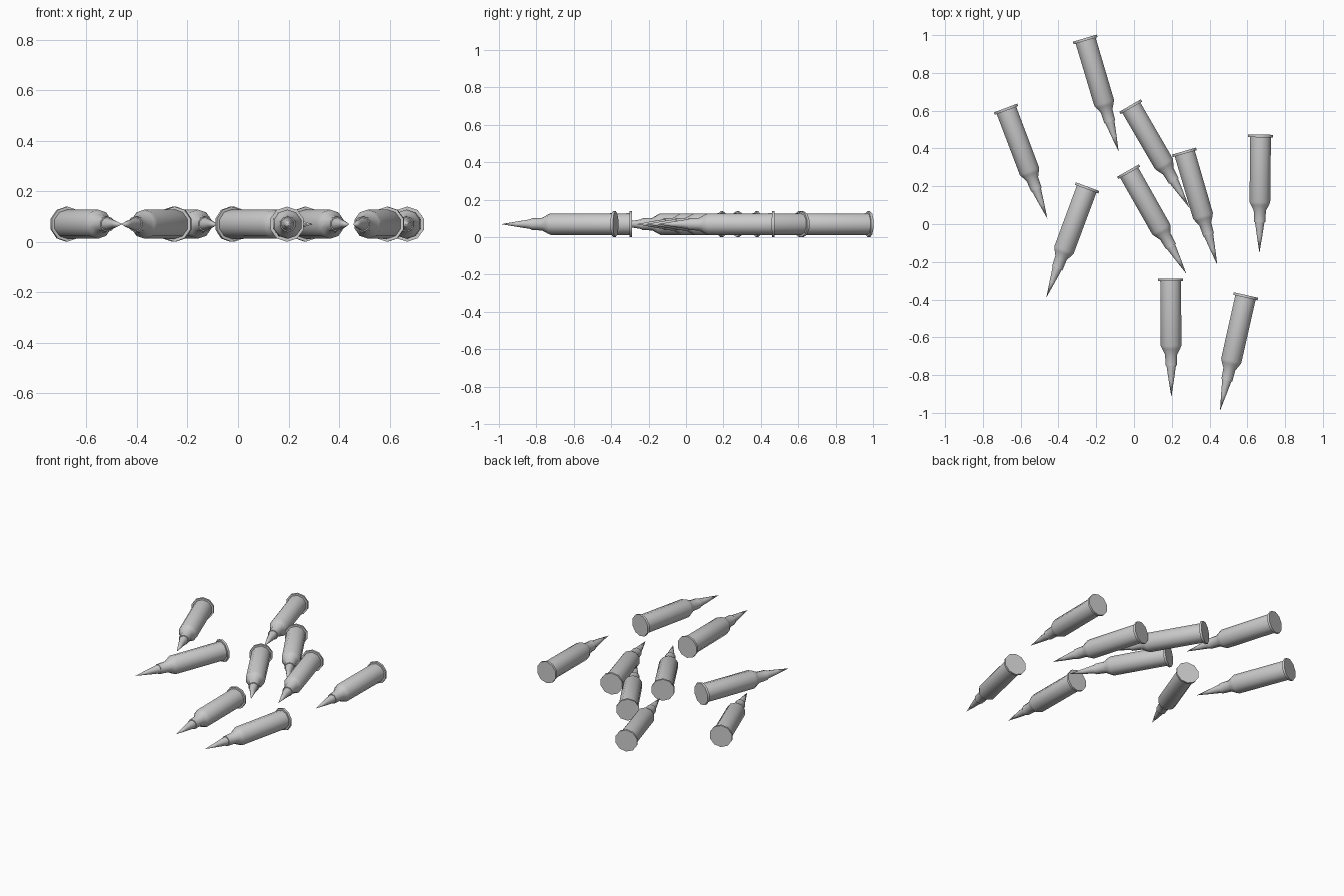
import bpy, bmesh
from math import sin, cos, pi, atan2, radians
from mathutils import Vector

if "Cube" in bpy.data.objects:
    bpy.data.objects.remove(bpy.data.objects["Cube"])

SIDES, LENGTH, LIE_HEIGHT = 10, 0.627, 0.0695

# (distance from base, radius): rim, case, shoulder, neck, pointed bullet
PROFILE = [(0, .0695), (.014, .0695), (.014, .058), (.357, .0575), (.375, .049),
           (.402, .034), (.462, .031), (.462, .0265), (.54, .0145)]


def build_cartridge_mesh():
    bm = bmesh.new()
    rings = []
    for d, r in PROFILE:
        rings.append([bm.verts.new((d, r * sin(2 * pi * i / SIDES), r * cos(2 * pi * i / SIDES)))
                      for i in range(SIDES)])
    tip = bm.verts.new((LENGTH, 0, 0))
    bm.faces.new(rings[0])
    for a, b in zip(rings, rings[1:]):
        for i in range(SIDES):
            j = (i + 1) % SIDES
            bm.faces.new((a[i], a[j], b[j], b[i]))
    for i in range(SIDES):
        bm.faces.new((rings[-1][i], rings[-1][(i + 1) % SIDES], tip))
    bmesh.ops.recalc_face_normals(bm, faces=bm.faces)
    mesh = bpy.data.meshes.new("cartridge")
    bm.to_mesh(mesh)
    bm.free()
    return mesh


# Base centre and tip of each scattered cartridge, seen from above
PLACES = [((-.26, .984), (-.082, .386)), ((-.68, .614), (-.46, .032)),
          ((-.246, .198), (-.463, -.386)), ((-.021, .627), (.294, .085)),
          ((-.032, .283), (.272, -.254)), ((.265, .386), (.439, -.209)),
          ((.67, .473), (.664, -.154)), ((.194, -.288), (.198, -.915)),
          ((.593, -.376), (.455, -.99))]

mesh = build_cartridge_mesh()
for n, (base, tip) in enumerate(PLACES):
    axis = Vector(tip) - Vector(base)
    ob = bpy.data.objects.new(f"cartridge_{n + 1}", mesh)
    ob.location = (base[0], base[1], LIE_HEIGHT)
    ob.rotation_euler.z = atan2(axis.y, axis.x)
    bpy.context.collection.objects.link(ob)

# Smooth barrel sides, crisp rim and base (mesh is shared)
bpy.context.view_layer.objects.active = ob
ob.select_set(True)
bpy.ops.object.shade_smooth_by_angle(angle=radians(40))
